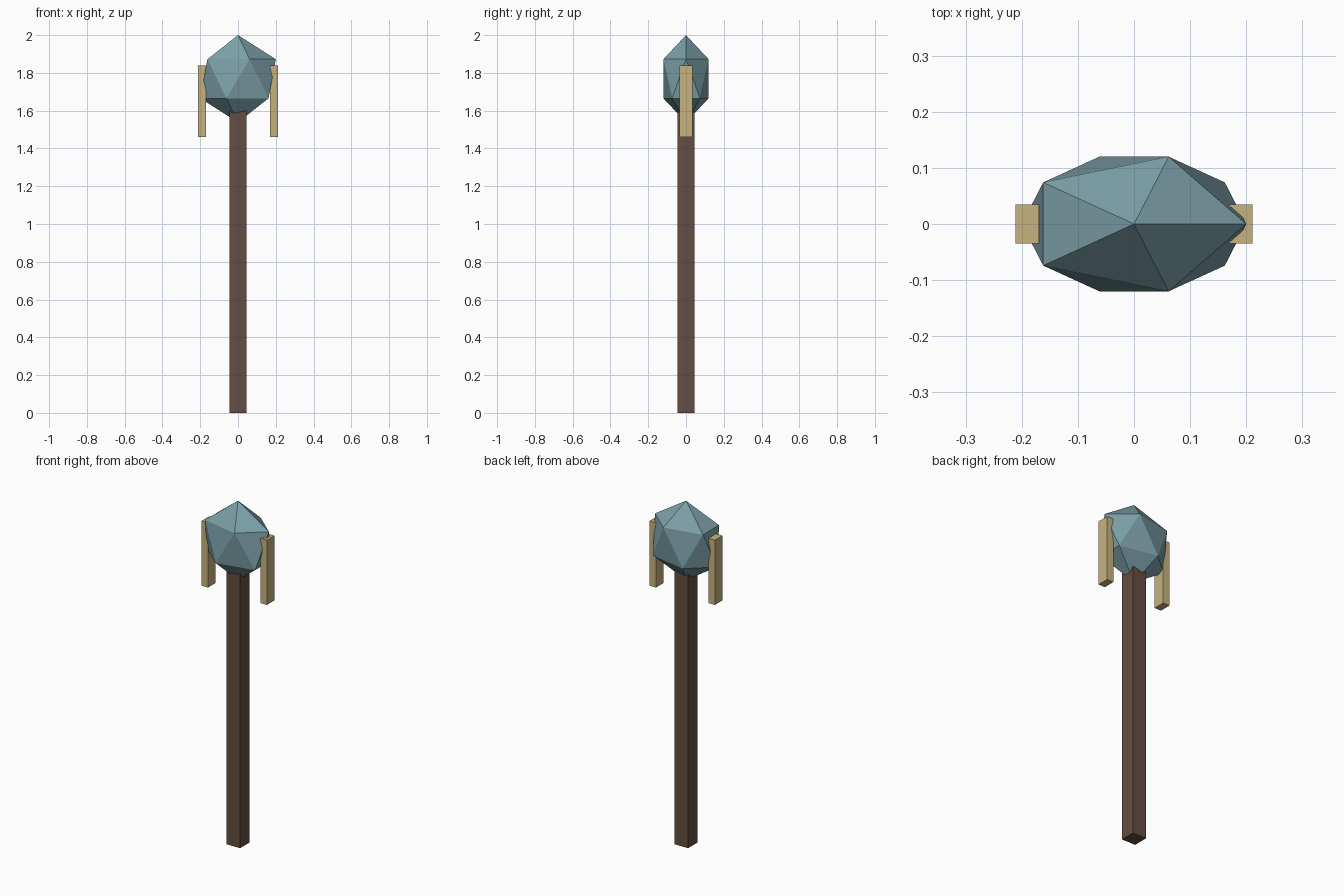
import bpy

cube = bpy.data.objects.get("Cube")
if cube:
    bpy.data.objects.remove(cube, do_unlink=True)


def material(name, color):
    mat = bpy.data.materials.new(name)
    mat.use_nodes = True
    mat.diffuse_color = (*color, 1)
    bsdf = next(n for n in mat.node_tree.nodes if n.type == "BSDF_PRINCIPLED")
    bsdf.inputs["Base Color"].default_value = (*color, 1)
    return mat


def finish(name, scale, mat):
    obj = bpy.context.object
    obj.name = name
    obj.scale = scale
    bpy.ops.object.transform_apply(location=False, rotation=False, scale=True)
    obj.data.materials.append(mat)
    return obj


def box(name, center, size, mat):
    bpy.ops.mesh.primitive_cube_add(size=1, location=center)
    return finish(name, size, mat)


wood = material("dark wood", (0.13, 0.075, 0.053))
brass = material("pale brass", (0.57, 0.45, 0.21))
crystal = material("teal crystal", (0.20, 0.35, 0.39))

# Square shaft, its top buried in the crystal
box("shaft", (0, 0, 0.815), (0.088, 0.088, 1.63), wood)

# Faceted crystal head, flattened front to back
bpy.ops.mesh.primitive_ico_sphere_add(subdivisions=1, radius=1, location=(0, 0, 1.769))
finish("crystal_head", (0.2236, 0.141, 0.231), crystal)

# Upright prongs on both sides of the head
for side, name in ((1, "left_prong"), (-1, "right_prong")):
    box(name, (side * 0.19, 0, 1.65), (0.042, 0.069, 0.378), brass)
